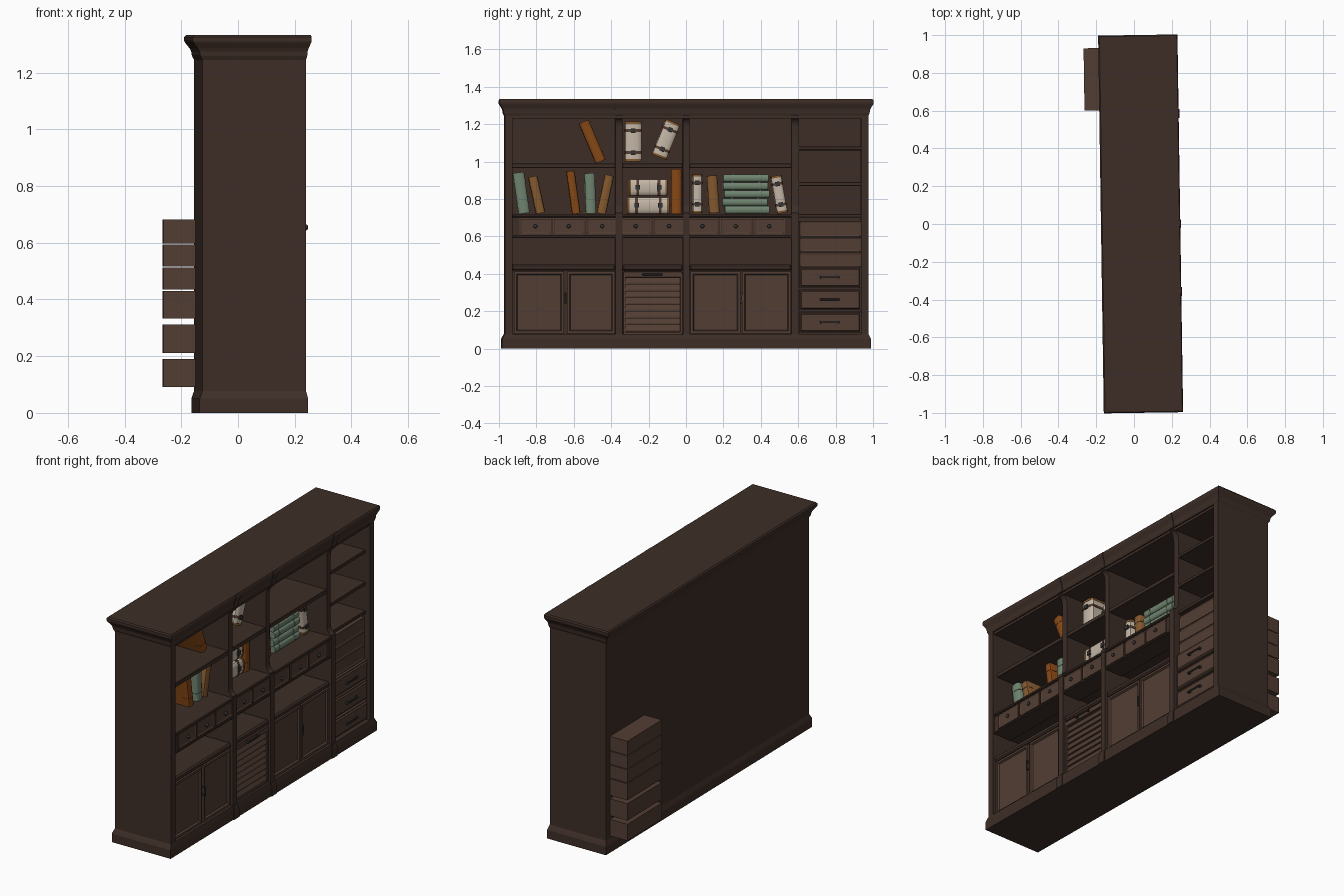
import bpy, bmesh, math
from mathutils import Matrix, Vector

if "Cube" in bpy.data.objects:
    bpy.data.objects.remove(bpy.data.objects["Cube"])


def mat(name, r, g, b):
    m = bpy.data.materials.new(name)
    m.diffuse_color = (r, g, b, 1)
    m.use_nodes = True
    m.node_tree.nodes["Principled BSDF"].inputs["Base Color"].default_value = m.diffuse_color
    return m


WOOD = mat("dark_wood", .047, .027, .020)
PANEL = mat("panel_wood", .085, .047, .033)
IRON = mat("iron", .035, .035, .037)
GREEN = mat("green_cloth", .16, .23, .16)
ORANGE = mat("orange_leather", .24, .065, .008)
TAN = mat("tan_leather", .23, .10, .028)
CREAM = mat("cream_cloth", .55, .47, .38)
STRAP = mat("strap_leather", .09, .045, .028)


def finish(name, bm, m, smooth=False):
    bmesh.ops.recalc_face_normals(bm, faces=bm.faces)
    me = bpy.data.meshes.new(name)
    bm.to_mesh(me)
    bm.free()
    me.materials.append(m)
    if smooth:
        me.shade_smooth()
        me.set_sharp_from_angle(angle=math.radians(35))
    ob = bpy.data.objects.new(name, me)
    bpy.context.collection.objects.link(ob)
    return ob


def cube(x, y, z):
    bm = bmesh.new()
    bmesh.ops.create_cube(bm, size=1)
    for v in bm.verts:
        v.co = Vector([(a + b) / 2 + c * (b - a) for (a, b), c in zip((x, y, z), v.co)])
    return bm


def box(name, x, y, z, m=WOOD, bevel=0):
    bm = cube(x, y, z)
    if bevel:
        bmesh.ops.bevel(bm, geom=bm.edges[:], offset=bevel, segments=1, affect='EDGES')
    return finish(name, bm, m)


def panel(name, x, y, z, rim, step, m=PANEL):
    """Box whose +x face carries a stepped inner panel."""
    bm = cube(x, y, z)
    bm.normal_update()
    face = [f for f in bm.faces if f.normal.x > .9]
    bmesh.ops.inset_region(bm, faces=face, thickness=rim)
    bmesh.ops.inset_region(bm, faces=face, thickness=.008, depth=step)
    return finish(name, bm, m)


def extrude(name, pts, lift, m, smooth=False, move=None):
    bm = bmesh.new()
    f = bm.faces.new([bm.verts.new(p) for p in pts])
    r = bmesh.ops.extrude_face_region(bm, geom=[f])
    bmesh.ops.translate(bm, vec=lift, verts=[v for v in r['geom'] if isinstance(v, bmesh.types.BMVert)])
    if move:
        bm.transform(move)
    return finish(name, bm, m, smooth)


def moulding(name, profile, x, y, grow):
    """Stacked rectangles: profile is (growth, z); grow is back, front, side."""
    bm = bmesh.new()
    rings = []
    for k, z in profile:
        a, b = x[0] - grow[0] * k, x[1] + grow[1] * k
        c, d = y[0] - grow[2] * k, y[1] + grow[2] * k
        rings.append([bm.verts.new(p) for p in ((a, c, z), (b, c, z), (b, d, z), (a, d, z))])
    for r, s in zip(rings, rings[1:]):
        for i in range(4):
            bm.faces.new((r[i], r[(i + 1) % 4], s[(i + 1) % 4], s[i]))
    bm.faces.new(rings[0])
    bm.faces.new(rings[-1])
    return finish(name, bm, WOOD)


def handle(name, y, z, length, vertical=False, x=.213):
    h, t = length / 2, .005
    dy, dz = (t, h) if vertical else (h, t)
    box(name + "_bar", (x + .009, x + .016), (y - dy, y + dy), (z - dz, z + dz), IRON, .002)
    for s in (-1, 1):
        cy, cz = (y, z + s * (h - .008)) if vertical else (y + s * (h - .008), z)
        box(name + "_post", (x, x + .011), (cy - .006, cy + .006), (cz - .006, cz + .006), IRON)


# Carcass
BACK, FRONT, W = -.14, .225, .972
box("back_panel", (BACK, -.122), (-W, W), (.03, 1.26))
for s in (-1, 1):
    box("side_panel", (BACK, FRONT), sorted((s * W, s * .932)), (.03, 1.26))
box("frieze", (-.13, .218), (-.94, .94), (1.23, 1.262))
CORNICE = [(0, 1.245), (.22, 1.258), (.3, 1.275), (.45, 1.285), (.9, 1.305), (1, 1.312), (1, 1.325), (.8, 1.333)]
PLINTH = [(1, 0), (1, .05), (.5, .065), (0, .078)]
moulding("cornice", CORNICE, (BACK, FRONT), (-W, W), (.035, .02, .028))
moulding("plinth", PLINTH, (BACK, FRONT), (-W, W), (.01, .007, .015))

# Uprights with curved brackets, and their blocks on plinth and cornice
for y0, y1 in ((-.38, -.342), (-.02, .016), (.562, .6)):
    pts = [(-.13, y0, .05), (FRONT, y0, .05), (FRONT, y0, .725)]
    arc = [math.radians(a) for a in range(0, 91, 18)]
    pts += [(FRONT - .03 * math.sin(a), y0, .775 - .05 * math.cos(a)) for a in arc]
    pts += [(FRONT - .03 * math.cos(a), y0, 1.18 + .05 * math.sin(a)) for a in arc]
    pts += [(-.13, y0, 1.24)]
    extrude("upright", pts[:2] + pts[3:], (0, y1 - y0, 0), WOOD, True)
    moulding("plinth_block", PLINTH, (.1, FRONT + .005), (y0, y1), (0, .007, .005))
    moulding("cornice_block", CORNICE[:-1] + [(.8, 1.331)], (.1, FRONT + .004), (y0, y1), (0, .02, .005))

# Shelves
COLS = ((-.935, -.38), (-.342, -.02), (.016, .562))
for c in COLS:
    box("upper_shelf", (-.13, .195), c, (.965, .99), WOOD, .003)
    box("cupboard_top", (-.13, .216), c, (.418, .45), WOOD, .008)
for z in (.70, .87, 1.06):
    box("narrow_shelf", (-.13, .195), (.598, .935), (z, z + .02), WOOD, .003)

# Row of small drawers
box("drawer_row", (-.13, .216), (-.93, .564), (.598, .702))
box("drawer_row_top", (-.13, .226), (-.93, .564), (.702, .718), WOOD, .004)
box("drawer_row_base", (.1, .222), (-.93, .564), (.592, .604), WOOD, .003)
for i in range(8):
    y = -.893 + i * .1787
    panel("small_drawer", (.19, .221), (y, y + .168), (.610, .697), .006, -.003)
    bm = bmesh.new()
    bmesh.ops.create_uvsphere(bm, u_segments=10, v_segments=6, radius=.011)
    bm.transform(Matrix.Translation((.227, y + .084, .654)) @ Matrix.Diagonal((.8, 1, 1, 1)))
    finish("knob", bm, IRON, True)

# Cupboard doors
for y0, y1 in ((-.922, -.655), (-.64, -.384), (.022, .288), (.297, .558)):
    panel("door", (.185, .212), (y0, y1), (.08, .412), .018, -.01)
for y in (-.648, .292):
    handle("door_handle", y, .27, .062, True)

# Slatted shutter
box("shutter_back", (.17, .19), (-.342, -.02), (.075, .42))
box("shutter_top_rail", (.18, .213), (-.34, -.022), (.38, .412), PANEL, .003)
box("shutter_bottom_rail", (.18, .213), (-.34, -.022), (.076, .09), PANEL, .003)
for y in (-.34, -.034):
    box("shutter_stile", (.18, .213), (y, y + .014), (.08, .4), PANEL, .002)
for i in range(8):
    z = .09 + i * .036
    p = [(.185, -.327, z), (.208, -.327, z), (.209, -.327, z + .01), (.196, -.327, z + .036), (.185, -.327, z + .036)]
    extrude("shutter_slat", p, (0, .294, 0), PANEL)
handle("shutter_handle", -.183, .396, .11)

# Drawer column, boxes running out through the back
for z0, z1 in ((.435, .513), (.517, .594), (.598, .682)):
    panel("shallow_drawer", (-.253, .19), (.604, .934), (z0, z1), .005, -.003)
for z0, z1 in ((.092, .19), (.212, .312), (.332, .43)):
    box("deep_drawer", (-.253, .2), (.604, .934), (z0, z1), PANEL)
    panel("deep_drawer_front", (.19, .206), (.603, .932), (z0 - .006, z1 + .004), .008, .007)
    handle("deep_drawer_handle", .765, (z0 + z1) / 2, .105)
for z in (.078, .197, .317):
    box("drawer_rail", (-.13, .195), (.598, .935), (z, z + .01))


# Books: rounded spine towards +x, turned about the x axis
def book(y, z, w, h, tilt, m):
    move = Matrix.Translation((0, y, z)) @ Matrix.Rotation(math.radians(tilt), 4, 'X')

    def spine(name, z0, z1, g, m, back=-.06):
        a = [math.radians(t) for t in range(-90, 91, 30)]
        pts = [(back - g, -w / 2 - g, z0)]
        pts += [(.09 + (.012 + g) * math.cos(t), (w / 2 + g) * math.sin(t), z0) for t in a]
        pts += [(back - g, w / 2 + g, z0)]
        extrude(name, pts, (0, 0, z1 - z0), m, True, move)

    spine("book", -h / 2, h / 2, 0, m)
    if m is CREAM:
        for s in (-.28, .28):
            spine("book_strap", s * h - .007, s * h + .007, .003, STRAP)
            bm = cube((.1, .11), (-.012, .012), (s * h - .012, s * h + .012))
            bm.transform(move)
            finish("book_buckle", bm, IRON)
        for s in (-.475, .475):
            spine("book_end", s * h - .006, s * h + .006, .002, TAN)
    else:
        for s in (-.3, .3):
            spine("book_rib", s * h - .004, s * h + .004, .002, m, .06)


for b in ((-.503, 1.107, .055, .23, 23, ORANGE), (-.283, 1.107, .085, .21, 0, CREAM),
          (-.107, 1.118, .08, .2, -22, CREAM), (-.882, .832, .06, .22, 8, GREEN),
          (-.80, .822, .05, .2, 12, TAN), (-.604, .835, .045, .23, 8, ORANGE),
          (-.513, .83, .055, .215, 2, GREEN), (-.433, .824, .05, .21, -12, TAN),
          (-.203, .862, .085, .205, 90, CREAM), (-.203, .765, .085, .225, 90, CREAM),
          (-.053, .84, .055, .24, 0, ORANGE), (.059, .828, .05, .205, 0, CREAM),
          (.144, .825, .055, .2, 4, TAN), (.497, .825, .055, .2, 10, CREAM)):
    book(*b)
for i in range(5):
    book(.32 + (.006, -.006, .004, -.003, 0)[i], .741 + i * .0425, .04, .24, 90, GREEN)

# The whole piece stands very slightly turned
turn = Matrix.Rotation(.015, 4, 'Z')
for ob in bpy.context.scene.objects:
    ob.data.transform(turn)
